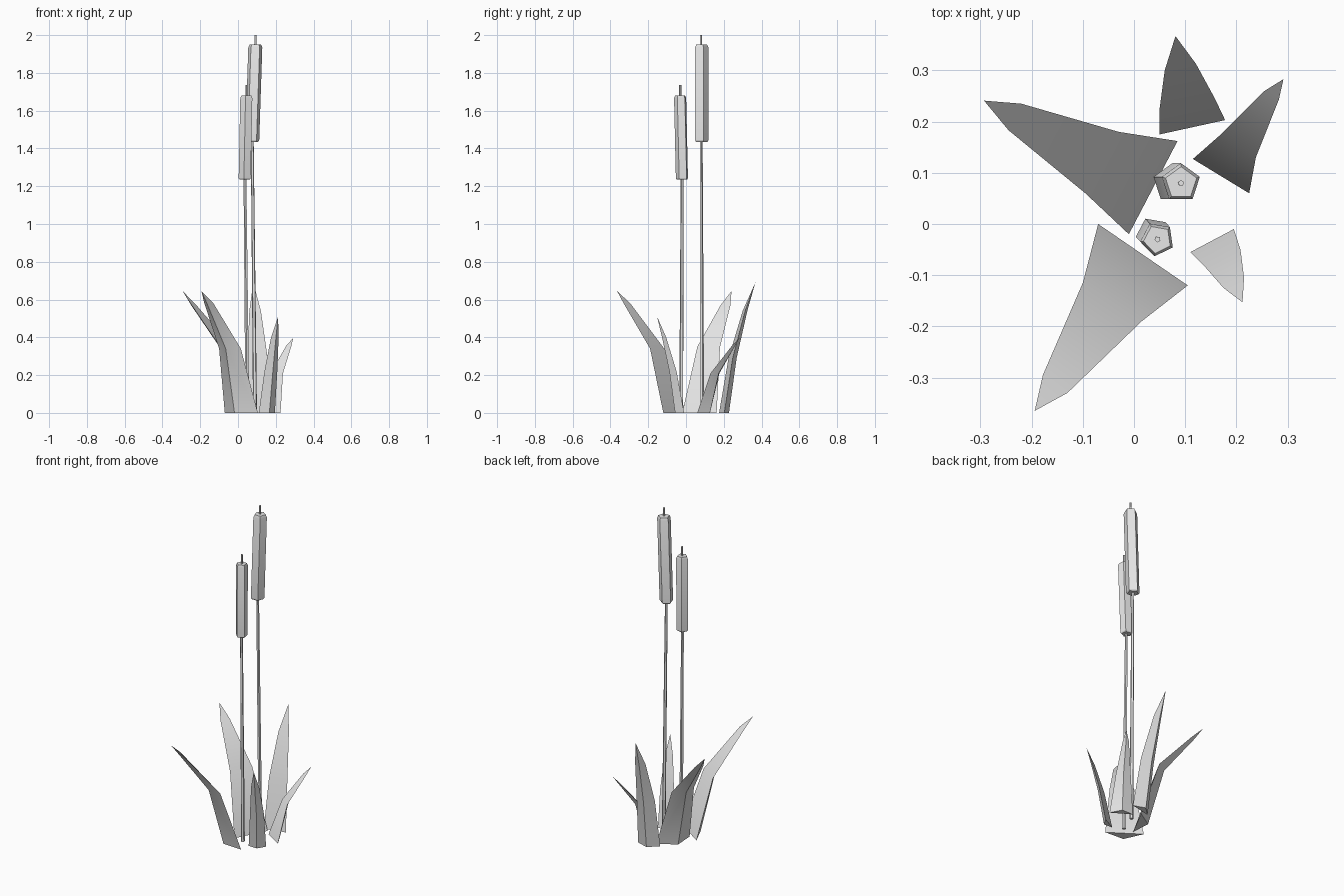
import bpy, bmesh, math
from mathutils import Vector

cube = bpy.data.objects.get("Cube")
if cube:
    bpy.data.objects.remove(cube, do_unlink=True)

grey = bpy.data.materials.new("plain_grey")
grey.use_nodes = True
colour = (0.8, 0.8, 0.8, 1)
grey.diffuse_color = colour
grey.node_tree.nodes["Principled BSDF"].inputs["Base Color"].default_value = colour


def loft(name, rings, tip=None):
    """Skin a stack of equal rings, capped below and closed by a cap or a point."""
    bm = bmesh.new()
    rows = [[bm.verts.new(p) for p in ring] for ring in rings]
    n = len(rows[0])
    for low, high in zip(rows, rows[1:]):
        for i in range(n):
            j = (i + 1) % n
            bm.faces.new((low[i], low[j], high[j], high[i]))
    bm.faces.new(rows[0][::-1])
    if tip is None:
        bm.faces.new(rows[-1])
    else:
        point = bm.verts.new(tip)
        for i in range(n):
            bm.faces.new((rows[-1][i], rows[-1][(i + 1) % n], point))
    bmesh.ops.recalc_face_normals(bm, faces=bm.faces[:])
    mesh = bpy.data.meshes.new(name)
    bm.to_mesh(mesh)
    bm.free()
    mesh.shade_smooth()
    mesh.set_sharp_from_angle(angle=math.radians(30))
    mesh.materials.append(grey)
    obj = bpy.data.objects.new(name, mesh)
    bpy.context.collection.objects.link(obj)


def pentagon(centre, radius, turn):
    angles = [math.radians(turn + 72 * i) for i in range(5)]
    return [Vector(centre) + radius * Vector((math.cos(a), math.sin(a), 0)) for a in angles]


def cattail(name, foot, low, high, top, radius, turn):
    """Thin stem, bevelled seed head and a small spike on top."""
    foot, low, high = Vector(foot), Vector(low), Vector(high)
    loft(name + "_stem", [pentagon(foot, 0.011, turn),
                          pentagon(low.lerp(high, 0.02), 0.008, turn)])
    loft(name + "_head", [pentagon(low.lerp(high, t), radius * s, turn)
                          for t, s in ((0, 0.85), (0.015, 1), (0.97, 1), (1, 0.82))])
    loft(name + "_spike", [pentagon(high.lerp(low, 0.02), 0.006, turn),
                           pentagon((high.x, high.y, top), 0.006, turn)])


def leaf(name, rows, tip):
    """Each row gives left x, y, right x, y and height; a ridge runs along the outside."""
    tip = Vector(tip)
    rings = []
    for ax, ay, bx, by, z in rows:
        a, b = Vector((ax, ay, z)), Vector((bx, by, z))
        side = b - a
        out = Vector((-side.y, side.x, 0))
        if out.dot(tip - a) < 0:
            out = -out
        rings.append([a, b, (a + b) / 2 + out * 0.3])
    loft(name, rings, tip)


# Cattails
cattail("tall_cattail", (0.09, 0.085, 0), (0.075, 0.08, 1.435),
        (0.092, 0.08, 1.95), 2.0, 0.039, 90)
cattail("short_cattail", (0.05, -0.025, 0), (0.037, -0.02, 1.235),
        (0.046, -0.03, 1.68), 1.735, 0.034, 44)

# Leaves
leaf("back_right_leaf", [(-0.01, -0.02, 0.085, 0.162, 0), (-0.095, 0.06, -0.03, 0.18, 0.35),
                         (-0.245, 0.183, -0.22, 0.235, 0.57)], (-0.293, 0.241, 0.645))
leaf("front_right_leaf", [(-0.07, 0, 0.105, -0.12, 0), (-0.1, -0.115, 0.015, -0.19, 0.34),
                          (-0.178, -0.295, -0.13, -0.33, 0.58)], (-0.194, -0.365, 0.645))
leaf("back_left_leaf", [(0.115, 0.127, 0.225, 0.06, 0), (0.172, 0.177, 0.238, 0.13, 0.21),
                        (0.255, 0.26, 0.283, 0.243, 0.355)], (0.292, 0.283, 0.397))
leaf("back_leaf", [(0.05, 0.175, 0.178, 0.203, 0), (0.05, 0.225, 0.157, 0.247, 0.29),
                   (0.06, 0.3, 0.121, 0.313, 0.54)], (0.081, 0.367, 0.69))
leaf("front_left_leaf", [(0.11, -0.055, 0.195, -0.01, 0), (0.14, -0.085, 0.208, -0.05, 0.22),
                         (0.175, -0.125, 0.215, -0.105, 0.4)], (0.212, -0.153, 0.51))
